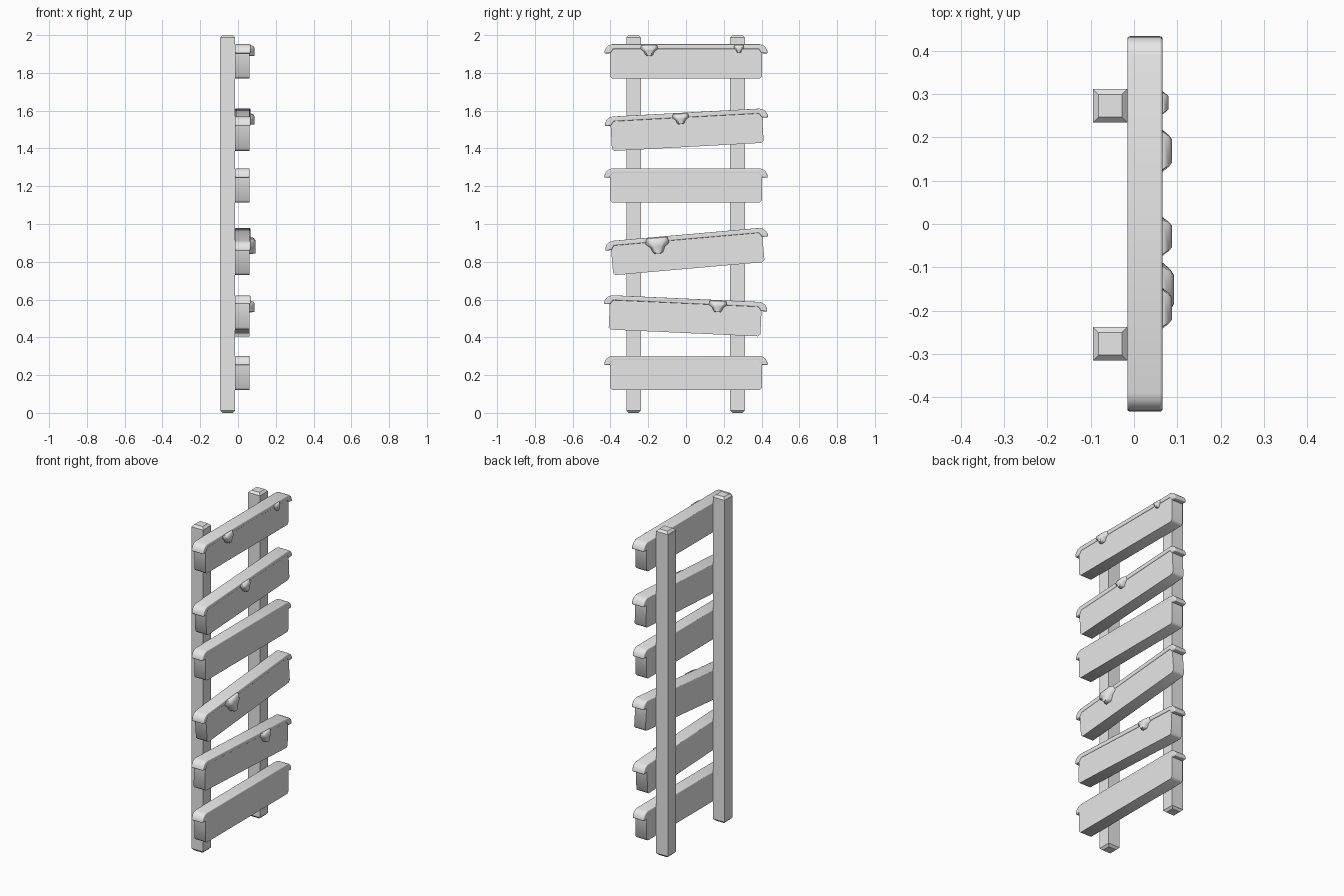
import bpy, bmesh, math

cube = bpy.data.objects.get("Cube")
if cube:
    bpy.data.objects.remove(cube, do_unlink=True)

grey = bpy.data.materials.new("light grey")
grey.use_nodes = True
grey.diffuse_color = (0.8, 0.8, 0.8, 1)
grey.node_tree.nodes["Principled BSDF"].inputs["Base Color"].default_value = (0.8, 0.8, 0.8, 1)

BACK, FACE = -0.015, 0.061   # plank thickness range along x
HALF, TALL = 0.402, 0.18     # plank half length and height


def finish(name, bm, bevel=0, segments=1, smooth=None):
    bmesh.ops.recalc_face_normals(bm, faces=bm.faces)
    mesh = bpy.data.meshes.new(name)
    bm.to_mesh(mesh)
    bm.free()
    mesh.materials.append(grey)
    obj = bpy.data.objects.new(name, mesh)
    bpy.context.collection.objects.link(obj)
    if bevel:
        mod = obj.modifiers.new("bevel", 'BEVEL')
        mod.width, mod.segments = bevel, segments
        mod.limit_method, mod.angle_limit = 'ANGLE', math.radians(50)
    if smooth:
        bpy.ops.object.select_all(action='DESELECT')
        obj.select_set(True)
        bpy.context.view_layer.objects.active = obj
        bpy.ops.object.shade_smooth_by_angle(angle=math.radians(smooth))
    return obj


def loft(rings):
    """Join (x, outline in y and z) rings into a closed solid."""
    bm = bmesh.new()
    loops = [[bm.verts.new((x, y, z)) for y, z in pts] for x, pts in rings]
    n = len(loops[0])
    for a, b in zip(loops, loops[1:]):
        for i in range(n):
            j = (i + 1) % n
            bm.faces.new((a[i], a[j], b[j], b[i]))
    bm.faces.new(loops[0])
    bm.faces.new(loops[-1])
    return bm


def mirrored(half):
    return half + [(-y, z) for y, z in reversed(half)]


def place(obj, top, tilt):
    obj.location.z = top
    obj.rotation_euler.x = math.radians(tilt)


# upright posts with chamfered ends
for side, y in (("front", -0.277), ("back", 0.273)):
    bm = bmesh.new()
    bmesh.ops.create_cube(bm, size=1)
    for v in bm.verts:
        v.co = (-0.055 + v.co.x * 0.08, y + v.co.y * 0.078, 1 + v.co.z * 2)
    ends = [e for e in bm.edges if abs(e.verts[0].co.z - e.verts[1].co.z) < 0.1]
    bmesh.ops.bevel(bm, geom=ends, offset=0.013, segments=1, affect='EDGES')
    finish(side + "_post", bm)


def plank(top, tilt):
    r = 0.012
    half = [(HALF - r, -TALL), (HALF, -TALL + r), (HALF, -r), (HALF - r, -0.002)]
    pts = mirrored(half)
    place(finish("plank", loft([(BACK, pts), (FACE, pts)]), smooth=50), top, tilt)


def cap(top, tilt, lip):
    # soft cover over the top edge that hooks down past both ends
    half = [(0.385, -0.024), (0.4, -0.046), (0.433, -0.047), (0.43, -0.03),
            (0.422, -0.015), (0.409, -0.004), (0.39, 0.002)]
    pts = mirrored(half)
    face = FACE + (0.005 if lip else 0.0008)
    obj = finish("plank_cap", loft([(BACK - 0.0005, pts), (face, pts)]), 0.006, 3, 60)
    place(obj, top, tilt)


def drip(top, tilt, y, w, d, out):
    def ring(x, s, z):
        half = [(w * 0.3 * s, -d), (w * 0.45 * s, -d * 0.88),
                (w * 0.62 * s, -d * 0.6), (w * s, -d * 0.38), (w * s * 0.9, z)]
        return x, [(y + u, v) for u, v in mirrored(half)]
    rings = [ring(FACE - 0.01, 1.05, -0.003), ring(FACE + 0.006, 1, -0.003),
             ring(FACE + out * 0.75, 0.75, -0.008), ring(FACE + out, 0.55, -0.018)]
    place(finish("cap_drip", loft(rings), smooth=55), top, tilt)


# planks from bottom to top: top height, tilt, drips (y, half width, drop, depth)
planks = [
    (0.30, 0, []),
    (0.603, -2.6, [(0.17, 0.048, 0.062, 0.027)]),
    (1.293, 0, []),
    (0.943, 5, [(-0.155, 0.062, 0.086, 0.031)]),
    (1.588, 3.1, [(-0.03, 0.044, 0.058, 0.027)]),
    (1.95, 0, [(-0.195, 0.046, 0.06, 0.027), (0.28, 0.026, 0.044, 0.019)]),
]
for top, tilt, drips in planks:
    plank(top, tilt)
    cap(top, tilt, bool(drips))
    for d in drips:
        drip(top, tilt, *d)
